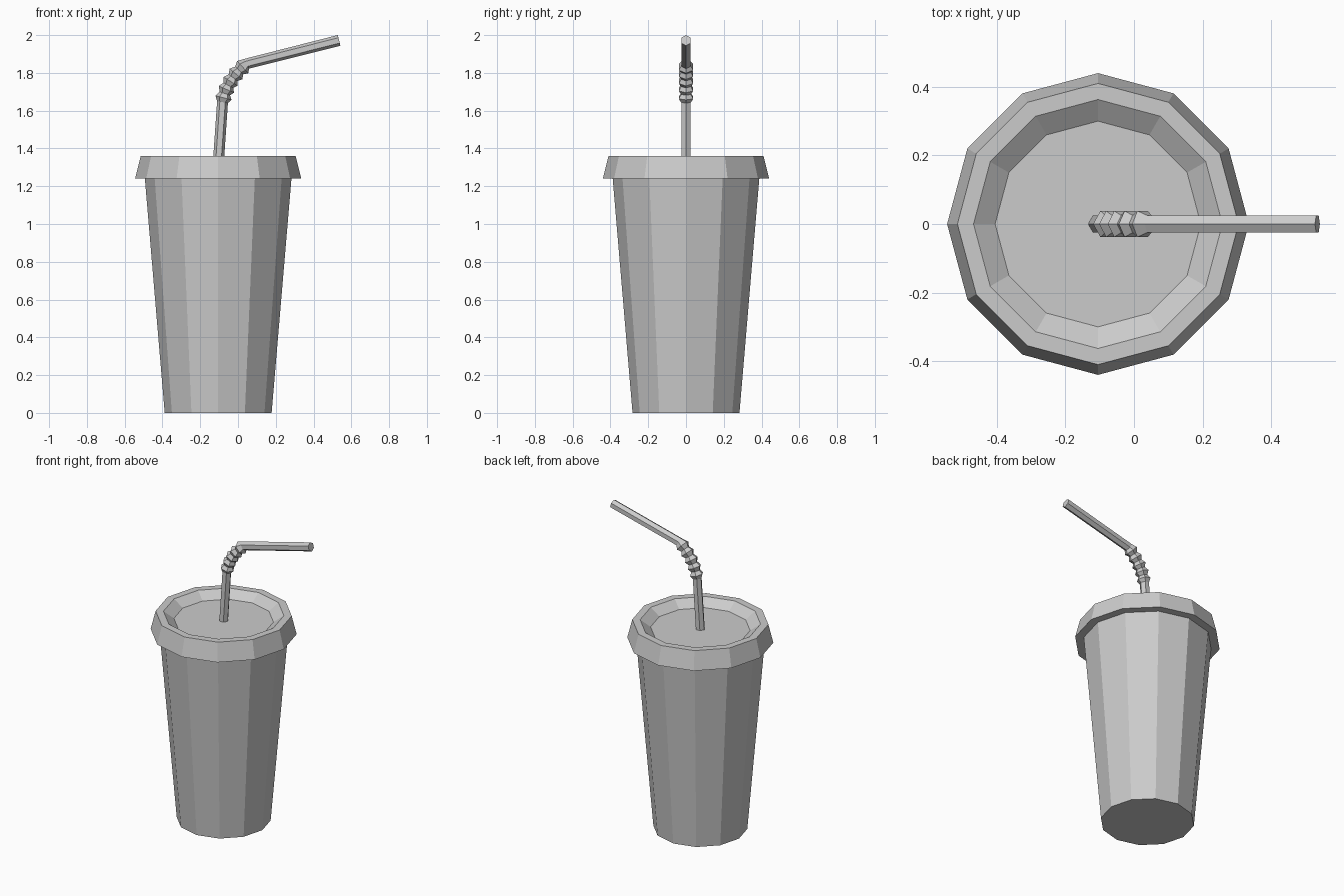
import bpy
import bmesh
import math
from mathutils import Vector

cube = bpy.data.objects.get("Cube")
if cube:
    bpy.data.objects.remove(cube, do_unlink=True)

AXIS_X = -0.105   # centre line of the cup


def make_material(name, colour):
    mat = bpy.data.materials.new(name)
    mat.use_nodes = True
    mat.diffuse_color = colour
    mat.node_tree.nodes["Principled BSDF"].inputs["Base Color"].default_value = colour
    return mat


grey = make_material("plain grey", (0.6, 0.6, 0.6, 1))


def loft(name, rings, cap_start=True, cap_end=True):
    """Join equal rings of points into a flat-shaded skin."""
    bm = bmesh.new()
    loops = [[bm.verts.new(p) for p in ring] for ring in rings]
    n = len(loops[0])
    for a, b in zip(loops, loops[1:]):
        for i in range(n):
            j = (i + 1) % n
            bm.faces.new((a[i], a[j], b[j], b[i]))
    if cap_start:
        bm.faces.new(loops[0][::-1])
    if cap_end:
        bm.faces.new(loops[-1])
    bmesh.ops.recalc_face_normals(bm, faces=bm.faces)
    mesh = bpy.data.meshes.new(name)
    bm.to_mesh(mesh)
    bm.free()
    mesh.materials.append(grey)
    obj = bpy.data.objects.new(name, mesh)
    bpy.context.collection.objects.link(obj)
    return obj


def ring(centre, radius, u, v, sides):
    angles = [math.tau * i / sides for i in range(sides)]
    return [centre + radius * (math.cos(a) * u + math.sin(a) * v) for a in angles]


def turned(name, profile, sides=12):
    """Revolve a (radius, height) profile about the cup axis."""
    x, y = Vector((1, 0, 0)), Vector((0, 1, 0))
    return loft(name, [ring(Vector((AXIS_X, 0, z)), r, x, y, sides) for r, z in profile])


# Tapered cup and overhanging lid with a shallow dished top
turned("cup", [(0.283, 0), (0.388, 1.24)])
turned("lid", [(0.388, 1.24), (0.44, 1.24), (0.41, 1.36), (0.363, 1.36), (0.30, 1.315)])

# Straw: straight stem, pleated bend, straight mouthpiece
STRAW_R, PLEAT_R, PLEATS = 0.029, 0.044, 5
base = Vector((AXIS_X, 0, 1.31))
start = Vector((-0.082, 0, 1.645))
control = Vector((-0.06, 0, 1.763))
end = Vector((0.045, 0, 1.848))
tip = Vector((0.535, 0, 1.972))

stations = [(base, STRAW_R)]
for k in range(2 * PLEATS + 1):
    t = k / (2 * PLEATS)
    point = start.lerp(control, t).lerp(control.lerp(end, t), t)
    stations.append((point, PLEAT_R if k % 2 else STRAW_R))
stations.append((tip, STRAW_R))

side = Vector((0, 1, 0))
straw_rings = []
for i, (point, radius) in enumerate(stations):
    before = stations[max(i - 1, 0)][0]
    after = stations[min(i + 1, len(stations) - 1)][0]
    # Bisect the directions of the neighbouring segments
    tangent = ((point - before).normalized() + (after - point).normalized()).normalized()
    straw_rings.append(ring(point, radius, side.cross(tangent), side, 6))
loft("straw", straw_rings)
